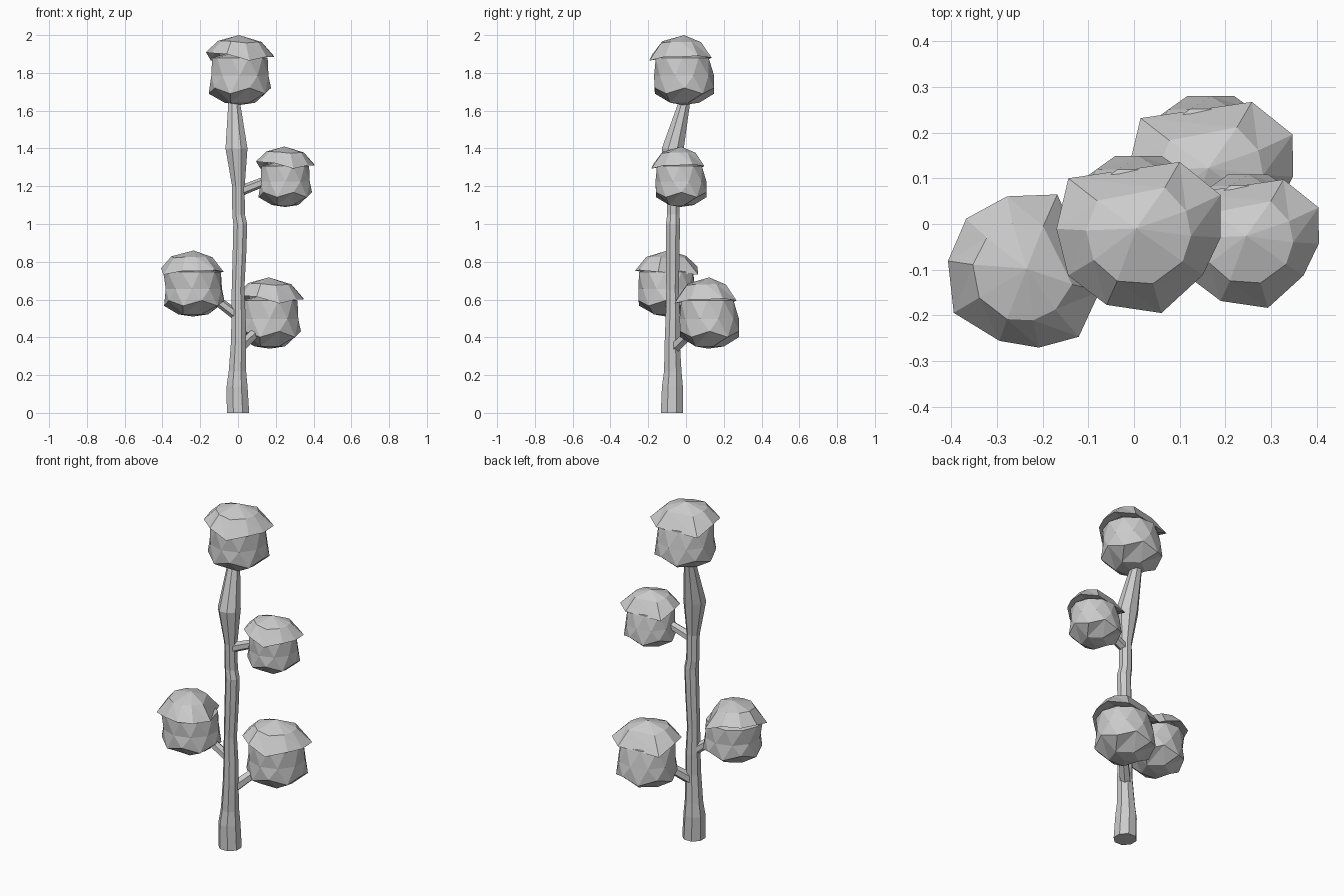
import bpy, bmesh, math
from mathutils import Vector

if "Cube" in bpy.data.objects:
    bpy.data.objects.remove(bpy.data.objects["Cube"])


def make_object(name, bm):
    bmesh.ops.recalc_face_normals(bm, faces=bm.faces)
    mesh = bpy.data.meshes.new(name)
    bm.to_mesh(mesh)
    bm.free()
    ob = bpy.data.objects.new(name, mesh)
    bpy.context.collection.objects.link(ob)
    return ob


def bridge(bm, a, b):
    # triangulated strip between two closed rings of equal count
    n = len(a)
    for i in range(n):
        j = (i + 1) % n
        bm.faces.new((a[i], a[j], b[i]))
        bm.faces.new((a[j], b[j], b[i]))


def fan(bm, ring, tip):
    for i in range(len(ring)):
        bm.faces.new((ring[i], ring[(i + 1) % len(ring)], tip))


def ring(bm, r, z, count, start, dy=0.0, wave=0.0):
    out = []
    for i in range(count):
        a = math.radians(start) + math.tau * i / count
        out.append(bm.verts.new((r * math.cos(a), dy + r * math.sin(a), z + wave * (-1) ** i)))
    return out


def stalk(name, rings, sides):
    # tube through (x, y, z, radius); the first and last ring stay level
    bm = bmesh.new()
    loops = []
    for k, (x, y, z, r) in enumerate(rings):
        loops.append([bm.verts.new((x + r * math.cos(math.tau * (i + .5) / sides),
                                    y + r * math.sin(math.tau * (i + .5) / sides), z))
                      for i in range(sides)])
    for a, b in zip(loops, loops[1:]):
        for i in range(sides):
            j = (i + 1) % sides
            bm.faces.new((a[i], a[j], b[j], b[i]))
    bm.faces.new(loops[0])
    bm.faces.new(loops[-1])
    make_object(name, bm)


def branch(name, start, end, r0, r1):
    start, end = Vector(start), Vector(end)
    d = end - start
    bm = bmesh.new()
    bmesh.ops.create_cone(bm, cap_ends=True, segments=6, radius1=r0, radius2=r1, depth=d.length)
    ob = make_object(name, bm)
    ob.location = (start + end) / 2
    ob.rotation_euler = d.to_track_quat('Z', 'Y').to_euler()


# Rim of the overhanging cap: angle, radius, height; wide gap at the back
RIM = [(25, .198, .26), (60, .18, .25), (142, .195, .235), (177, .18, .28), (211, .18, .275),
       (246, .172, .27), (286, .182, .235), (327, .168, .255), (357, .18, .255)]


def leaf_ball(name, location, scale, turn=0, pinch=.147):
    bm = bmesh.new()
    # faceted body, widest low down
    bottom = ring(bm, .085, .012, 5, 18, .005)
    low = ring(bm, .165, .075, 10, 0, .012, .015)
    mid = ring(bm, .159, .155, 10, 18, .01)
    neck = ring(bm, pinch, .25, 10, 36, .0)
    fan(bm, bottom, bm.verts.new((0, .005, 0)))
    for i in range(5):
        j = (i + 1) % 5
        a, b, c = low[2 * i], low[2 * i + 1], low[(2 * i + 2) % 10]
        bm.faces.new((bottom[i], a, b))
        bm.faces.new((bottom[i], b, c))
        bm.faces.new((bottom[i], c, bottom[j]))
    bridge(bm, mid, low[1:] + low[:1])
    bridge(bm, neck, mid[1:] + mid[:1])
    fan(bm, neck, bm.verts.new((0, 0, .29)))
    # domed cap
    rim, crown, under = [], [], []
    for deg, r, z in RIM:
        a = math.radians(deg)
        c, s = math.cos(a), math.sin(a)
        rim.append(bm.verts.new((r * c, r * s, z)))
        crown.append(bm.verts.new((.115 * c, .115 * s, .27 + z * .25)))
        under.append(bm.verts.new((.12 * c, .12 * s, z + .01)))
    bridge(bm, rim, crown)
    fan(bm, crown, bm.verts.new((-.005, .01, .37)))
    bridge(bm, under, rim)
    ob = make_object(name, bm)
    ob.location = location
    ob.scale = scale
    ob.rotation_euler.z = math.radians(turn)


# Trunk
stalk("trunk", [(0, -.074, 0, .064), (-.005, -.072, .14, .06), (-.003, -.07, .22, .05),
                (.003, -.073, .38, .043), (.003, -.07, .5, .041), (0, -.071, .65, .036),
                (.008, -.07, .85, .039), (.012, -.069, 1.0, .04), (.003, -.067, 1.05, .036),
                (.002, -.07, 1.2, .036), (-.008, -.07, 1.4, .063), (-.02, -.01, 1.64, .034),
                (-.02, -.005, 1.7, .03)], 8)

# Side branches
branch("upper_right_branch", (0, -.07, 1.17), (.19, -.045, 1.245), .028, .024)
branch("left_branch", (0, -.07, .51), (-.17, -.1, .64), .028, .024)
branch("lower_right_branch", (.01, -.06, .345), (.13, .06, .46), .032, .026)

# Leaf balls
leaf_ball("top_leaf_ball", (.01, -.02, 1.63), (1, 1, 1))
leaf_ball("upper_right_leaf_ball", (.25, -.035, 1.09), (.86, .85, .865))
leaf_ball("left_leaf_ball", (-.243, -.105, .51), (.94, .97, .945), -75, .158)
leaf_ball("lower_right_leaf_ball", (.168, .113, .34), (1, .99, 1.02))
